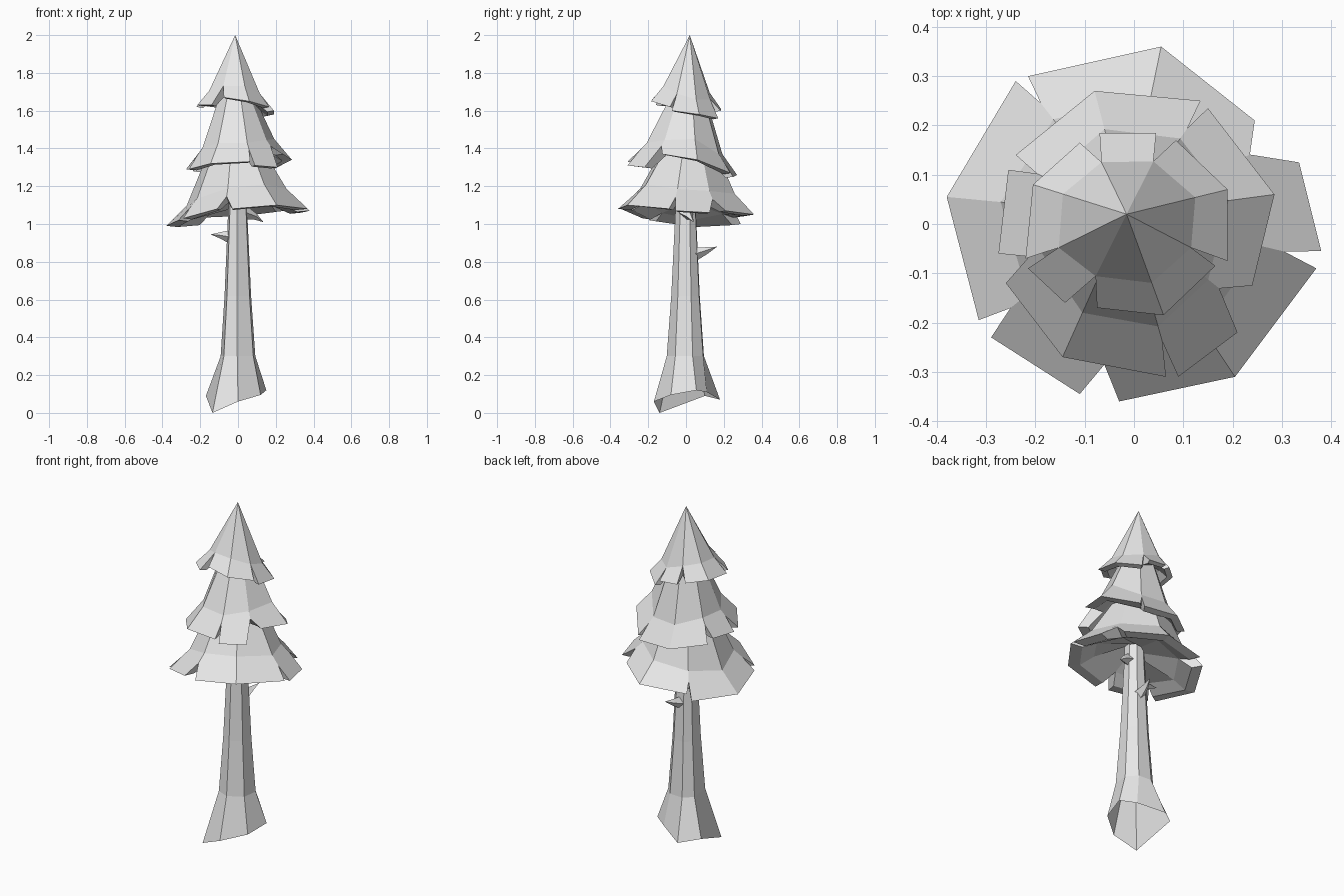
import bpy, bmesh
from mathutils import Vector
from math import cos, sin, pi

cube = bpy.data.objects.get("Cube")
if cube:
    bpy.data.objects.remove(cube, do_unlink=True)

grey = bpy.data.materials.new("pale_grey")
grey.use_nodes = True
colour = (0.8, 0.8, 0.8, 1)
grey.diffuse_color = colour
grey.node_tree.nodes["Principled BSDF"].inputs["Base Color"].default_value = colour

AXIS = Vector((-0.015, 0.02, 0))


def finish(name, bm):
    """Weld, orient and link a finished flat-shaded mesh."""
    bmesh.ops.remove_doubles(bm, verts=bm.verts, dist=0.0005)
    bmesh.ops.dissolve_degenerate(bm, edges=bm.edges, dist=0.0005)
    bmesh.ops.recalc_face_normals(bm, faces=bm.faces)
    mesh = bpy.data.meshes.new(name)
    bm.to_mesh(mesh)
    bm.free()
    mesh.materials.append(grey)
    obj = bpy.data.objects.new(name, mesh)
    bpy.context.collection.objects.link(obj)
    return obj


def face(bm, *points):
    """Add a face, skipping repeated corner points."""
    unique = []
    for p in points:
        if all((p - q).length > 0.0005 for q in unique):
            unique.append(p)
    if len(unique) > 2:
        bm.faces.new([bm.verts.new(p) for p in unique])


def toward_axis(p, factor, rise):
    flat = AXIS + (Vector((p.x, p.y, 0)) - AXIS) * factor
    return Vector((flat.x, flat.y, p.z + rise))


def on_ring(p, radius, z):
    d = Vector((p.x, p.y, 0)) - AXIS
    ring = AXIS + (d.normalized() * radius if radius else d * 0)
    return Vector((ring.x, ring.y, z))


def foliage_tier(name, panels, top_radius, top_z, bend, lift, join):
    """Skirt of flared panels, joined above the bend and split at the hem.
    join is how far past the bend neighbouring panels stay together."""
    panels = [(Vector(a), Vector(b)) for a, b in panels]
    n = len(panels)
    # shared points on the seam that follows each panel
    seams = [(panels[i][1] + panels[(i + 1) % n][0]) / 2 for i in range(n)]
    tops = [on_ring(s, top_radius, top_z) for s in seams]
    bends = [toward_axis(s, bend, lift) for s in seams]
    notches = [b.lerp(s, join) for b, s in zip(bends, seams)]
    inners = [toward_axis(s, bend * 0.9, lift * 0.3) for s in seams]
    cores = [on_ring(s, 0.03, s.z + lift * 0.8) for s in seams]
    bm = bmesh.new()
    for i, (a, b) in enumerate(panels):
        j = i - 1
        rim_a, rim_b = toward_axis(a, 0.83, -0.006), toward_axis(b, 0.83, -0.006)
        split_a = (a - panels[j][1]).length > 0.001
        split_b = (b - panels[(i + 1) % n][0]).length > 0.001
        face(bm, tops[j], bends[j], bends[i], tops[i])
        left = [bends[j], notches[j]] if split_a else [bends[j]]
        right = [notches[i], bends[i]] if split_b else [bends[i]]
        face(bm, *left, a, b, *right)
        face(bm, a, rim_a, rim_b, b)
        face(bm, rim_a, inners[j], inners[i], rim_b)
        face(bm, inners[j], cores[j], cores[i], inners[i])
        # cheeks of the notch on either side, where the hem is split
        if split_a:
            face(bm, notches[j], a, rim_a, inners[j])
        if split_b:
            face(bm, notches[i], b, rim_b, inners[i])
    return finish(name, bm)


# Foliage: hem corners of each panel, counter-clockwise from the +x side
foliage_tier("top_foliage", [
    ((.19, -.075, 1.6), (.19, .07, 1.58)),
    ((.19, .07, 1.58), (.085, .17, 1.56)),
    ((.045, .185, 1.6), (-.07, .185, 1.61)),
    ((-.11, .165, 1.62), (-.205, .08, 1.63)),
    ((-.205, .08, 1.63), (-.22, -.07, 1.62)),
    ((-.215, -.09, 1.63), (-.14, -.16, 1.63)),
    ((-.075, -.17, 1.67), (.06, -.185, 1.65)),
    ((.06, -.185, 1.65), (.165, -.085, 1.62)),
], 0, 2.0, 0.68, 0.08, 0)

foliage_tier("middle_foliage", [
    ((.24, -.125, 1.37), (.285, .06, 1.34)),
    ((.285, .06, 1.34), (.15, .235, 1.27)),
    ((.135, .25, 1.25), (-.08, .27, 1.26)),
    ((-.08, .27, 1.26), (-.24, .14, 1.28)),
    ((-.255, .11, 1.31), (-.275, -.06, 1.29)),
    ((-.26, -.12, 1.29), (-.145, -.27, 1.32)),
    ((-.145, -.27, 1.32), (.065, -.31, 1.33)),
    ((.09, -.31, 1.31), (.21, -.22, 1.3)),
], 0.06, 1.76, 0.69, 0.11, 0.3)

foliage_tier("bottom_foliage", [
    ((.38, -.055, 1.07), (.335, .125, 1.06)),
    ((.245, .21, 1.07), (.055, .36, 1.05)),
    ((.055, .36, 1.05), (-.215, .3, 1.04)),
    ((-.24, .29, 1.0), (-.38, .055, .99)),
    ((-.38, .055, .99), (-.315, -.195, 1.02)),
    ((-.29, -.23, 1.03), (-.11, -.345, 1.08)),
    ((-.03, -.36, 1.08), (.205, -.31, 1.1)),
    ((.205, -.31, 1.1), (.37, -.09, 1.08)),
], 0.11, 1.46, 0.7, 0.11, 0.4)


def loft(name, rings):
    """Skin a list of equal-length rings, left open at both ends."""
    bm = bmesh.new()
    for low, high in zip(rings, rings[1:]):
        for i in range(len(low)):
            face(bm, low[i - 1], low[i], high[i], high[i - 1])
    return finish(name, bm)


# Trunk: uneven flared hollow foot narrowing to a slim shaft
foot = [Vector(p) for p in (
    (0, -.17, .06), (.12, -.08, .095), (.15, .055, .12),
    (-.07, .18, .07), (-.17, .1, .09), (-.135, -.14, 0))]
headings = [Vector((p.x, p.y, 0)).normalized() for p in foot]
headings.insert(3, Vector((0.45, 0.89, 0)))
foot.insert(3, Vector((.07, .11, .11)))
shaft = [[Vector((r * d.x - 0.004, r * d.y, z)) for d in headings]
         for r, z in ((0.102, 0.3), (0.078, 0.62), (0.057, 1.05), (0.045, 1.4))]
loft("trunk", [foot] + shaft)


def branch(name, path):
    """Four-sided stub along a bent path, tapering to a point."""
    points = [Vector(p) for p in path]
    axis = (points[-1] - points[0]).normalized()
    side = axis.cross(Vector((0, 0, 1))).normalized()
    up = side.cross(axis)
    rings = [[p + side * r * cos(k * pi / 2) + up * r * sin(k * pi / 2)
              for k in range(4)] for p, r in zip(points, (0.04, 0.018, 0))]
    loft(name, rings)


# Broken branch stubs
branch("back_branch", [(0, .03, .835), (.01, .11, .86), (.025, .165, .88)])
branch("right_branch", [(-.03, .01, .93), (-.09, .015, .94), (-.145, .02, .945)])
branch("left_branch", [(.03, 0, 1.06), (.09, .02, 1.04), (.135, .04, 1.01)])
